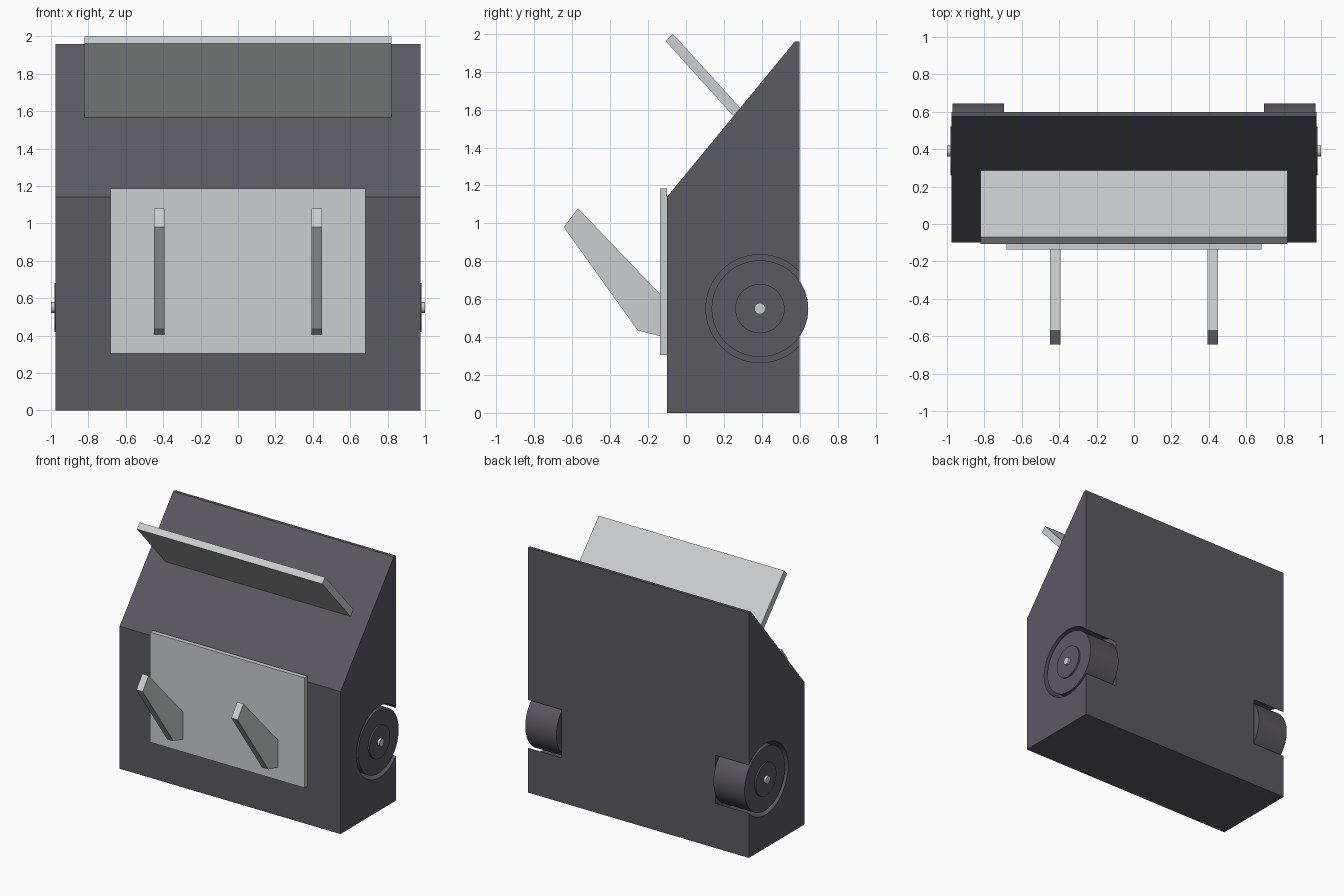
import bpy, bmesh, math

cube = bpy.data.objects.get("Cube")
if cube:
    bpy.data.objects.remove(cube)


def material(name, rgb):
    m = bpy.data.materials.new(name)
    m.use_nodes = True
    m.diffuse_color = (*rgb, 1)
    m.node_tree.nodes["Principled BSDF"].inputs["Base Color"].default_value = (*rgb, 1)
    return m


dark = material("dark grey", (0.105, 0.10, 0.118))
light = material("light grey", (0.60, 0.61, 0.62))


def prism(name, profile, x0, x1, mat):
    """Extrude a (y, z) profile along x."""
    bm = bmesh.new()
    face = bm.faces.new([bm.verts.new((x0, y, z)) for y, z in profile])
    ext = bmesh.ops.extrude_face_region(bm, geom=[face])
    moved = [v for v in ext["geom"] if isinstance(v, bmesh.types.BMVert)]
    bmesh.ops.translate(bm, verts=moved, vec=(x1 - x0, 0, 0))
    bmesh.ops.recalc_face_normals(bm, faces=bm.faces)
    mesh = bpy.data.meshes.new(name)
    bm.to_mesh(mesh)
    bm.free()
    mesh.materials.append(mat)
    obj = bpy.data.objects.new(name, mesh)
    bpy.context.collection.objects.link(obj)
    return obj


def disc(name, radius, x0, x1, mat, sides=64):
    """Cylinder along x, centred on the wheel axle."""
    ring = [(0.39 + radius * math.cos(2 * math.pi * i / sides),
             0.55 + radius * math.sin(2 * math.pi * i / sides)) for i in range(sides)]
    obj = prism(name, ring, min(x0, x1), max(x0, x1), mat)
    bpy.ops.object.select_all(action='DESELECT')
    obj.select_set(True)
    bpy.context.view_layer.objects.active = obj
    bpy.ops.object.shade_smooth_by_angle(angle=math.radians(30))
    return obj


# Wedge-topped housing
body = prism("body", [(-0.1, 0), (0.6, 0), (0.6, 1.96), (0.575, 1.96), (-0.1, 1.14)],
             -0.977, 0.977, dark)

# Angled flap standing on the slope
prism("top_flap", [(-0.07, 2.0), (-0.108, 1.962), (0.255, 1.56), (0.29, 1.605)],
      -0.82, 0.82, light)

# Front plate and its two arms
prism("front_plate", [(-0.137, 0.305), (-0.1, 0.305), (-0.1, 1.185), (-0.137, 1.185)],
      -0.683, 0.683, light)
arm = [(-0.13, 0.403), (-0.255, 0.435), (-0.645, 0.98), (-0.57, 1.08), (-0.13, 0.62)]

for side, s in (("left", 1), ("right", -1)):
    centre = s * 0.42
    prism(side + "_arm", arm, centre - 0.028, centre + 0.028, light)

    # Round recess for the wheel, open to the side and the back
    cutter = disc(side + "_recess_cutter", 0.285, s * 0.683, s * 1.1, dark)
    cutter.hide_render = True
    cutter.hide_set(True)
    cut = body.modifiers.new(side + "_recess", 'BOOLEAN')
    cut.operation = 'DIFFERENCE'
    cut.solver = 'EXACT'
    cut.object = cutter

    # Wheel, hub and axle end
    disc(side + "_wheel", 0.255, s * 0.695, s * 0.97, dark)
    disc(side + "_hub", 0.13, s * 0.96, s * 0.982, dark, 48)
    disc(side + "_axle", 0.03, s * 0.683, s * 1.0, light, 16)
